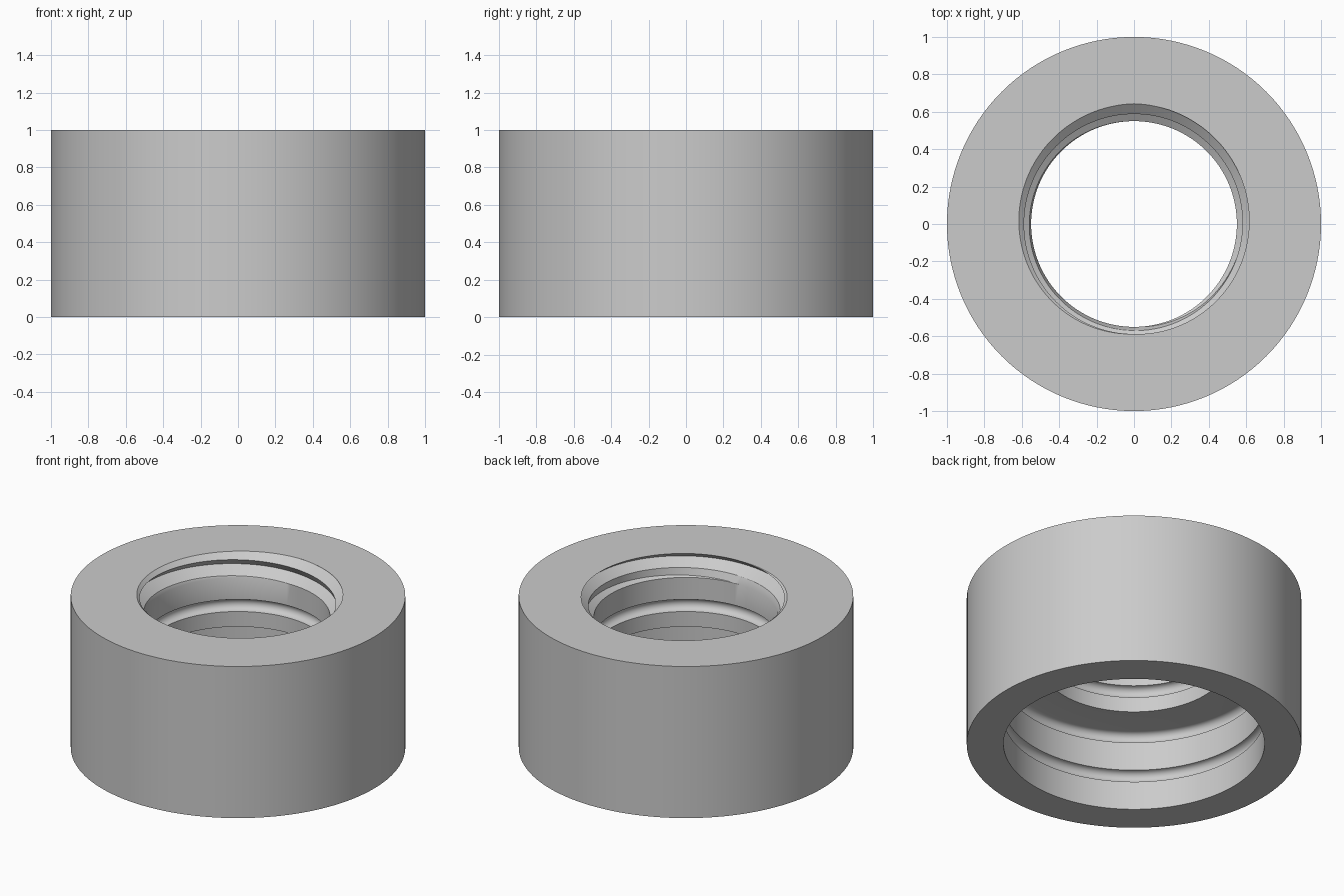
import bpy, bmesh, math

cube = bpy.data.objects.get("Cube")
if cube:
    bpy.data.objects.remove(cube, do_unlink=True)

SEGMENTS = 128
BORE, SOCKET, STEP = 0.55, 0.78, 0.54     # bore radius, wide socket radius, step height
GROOVE = 0.04                             # radius of the round ring grooves
PITCH, DEPTH, THREAD_BASE = 0.09, 0.055, 0.865


def groove(radius, height):
    """Half-round ring groove, listed from top to bottom."""
    return [(radius + GROOVE * math.sin(a), height + GROOVE * math.cos(a))
            for a in (math.pi * i / 10 for i in range(11))]


def thread(angle):
    """Tapered internal thread at one angle, from its base to the top rim."""
    turn = (angle + math.pi / 2) / math.tau
    points = []
    for k in range(-6, 1):
        z = min(1, max(THREAD_BASE, 1 + PITCH * (turn + k / 2)))
        rise = z - THREAD_BASE
        crest = BORE + 0.038 * min(1, rise / 0.085)
        u = ((z - 1) / PITCH - turn) % 1
        tooth = 1 - abs(1 - 2 * u)
        points.append((crest + DEPTH * tooth * min(1, rise / 0.05), z))
    return points


# Fixed part of the cross-section: bore, step, socket, base and outer wall
fixed = (groove(BORE, 0.68) + [(BORE, STEP)]
         + groove(SOCKET, STEP - GROOVE) + groove(SOCKET, 0.23)
         + [(SOCKET, 0), (1, 0), (1, 1)])

# Sweep the closed cross-section around the axis
bm = bmesh.new()
columns = []
for i in range(SEGMENTS + 1):
    a = math.tau * i / SEGMENTS
    section = fixed + thread(a)[::-1]
    columns.append([bm.verts.new((r * math.cos(a), r * math.sin(a), z))
                    for r, z in section])
for left, right in zip(columns, columns[1:]):
    for j in range(len(left)):
        n = (j + 1) % len(left)
        bm.faces.new((left[j], right[j], right[n], left[n]))
bmesh.ops.remove_doubles(bm, verts=bm.verts, dist=0.00002)
bmesh.ops.recalc_face_normals(bm, faces=bm.faces)

mesh = bpy.data.meshes.new("threaded_collar")
bm.to_mesh(mesh)
bm.free()
collar = bpy.data.objects.new("threaded_collar", mesh)
bpy.context.collection.objects.link(collar)

# Plain grey material
grey = bpy.data.materials.new("plain_grey")
grey.use_nodes = True
colour = (0.6, 0.6, 0.6, 1)
grey.diffuse_color = colour
grey.node_tree.nodes["Principled BSDF"].inputs["Base Color"].default_value = colour
mesh.materials.append(grey)

# Smooth curved walls, sharp corners
bpy.ops.object.select_all(action="DESELECT")
collar.select_set(True)
bpy.context.view_layer.objects.active = collar
bpy.ops.object.shade_smooth_by_angle(angle=math.radians(30))
